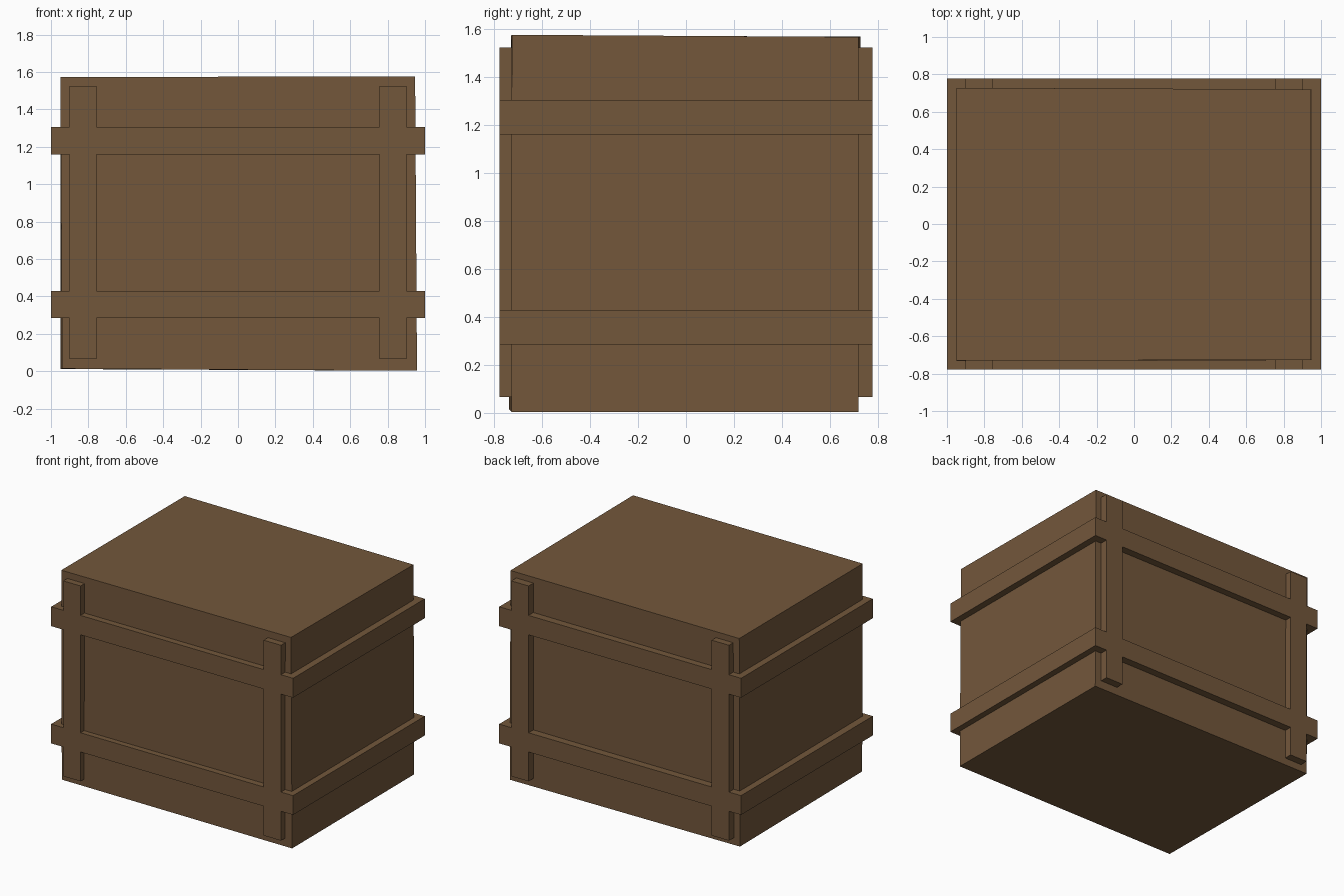
import bpy, bmesh

if "Cube" in bpy.data.objects:
    bpy.data.objects.remove(bpy.data.objects["Cube"])

wood = bpy.data.materials.new("brown wood")
wood.diffuse_color = (0.171, 0.095, 0.044, 1)
wood.use_nodes = True
wood.node_tree.nodes["Principled BSDF"].inputs["Base Color"].default_value = wood.diffuse_color


def mesh_object(name, bm):
    bmesh.ops.recalc_face_normals(bm, faces=bm.faces)
    me = bpy.data.meshes.new(name)
    bm.to_mesh(me)
    bm.free()
    me.materials.append(wood)
    ob = bpy.data.objects.new(name, me)
    bpy.context.collection.objects.link(ob)
    return ob


def block(bm, x0, x1, y0, y1, z0, z1):
    for v in bmesh.ops.create_cube(bm, size=1)["verts"]:
        v.co = (x1 if v.co.x > 0 else x0, y1 if v.co.y > 0 else y0,
                z1 if v.co.z > 0 else z0)


# Crate body: slightly hand-skewed box (corners: front-left, front-right, back-right, back-left)
bottom = [(-0.94, -0.738, 0.014), (0.957, -0.728, 0.003), (0.953, 0.72, 0.003), (-0.95, 0.72, 0.012)]
top = [(-0.95, -0.73, 1.573), (0.947, -0.727, 1.577), (0.947, 0.72, 1.568), (-0.95, 0.728, 1.57)]
bm = bmesh.new()
lo = [bm.verts.new(c) for c in bottom]
hi = [bm.verts.new(c) for c in top]
bm.faces.new(lo)
bm.faces.new(hi)
for i in range(4):
    j = (i + 1) % 4
    bm.faces.new((lo[i], lo[j], hi[j], hi[i]))
mesh_object("crate_body", bm)

# Two straps wrapping all four sides
bm = bmesh.new()
for z0, z1 in ((0.284, 0.428), (1.16, 1.305)):
    rings = [[bm.verts.new((sx * x, sy * y, z))
              for sx, sy in ((-1, -1), (1, -1), (1, 1), (-1, 1))]
             for x, y, z in ((1, 0.778, z0), (1, 0.778, z1), (0.92, 0.69, z1), (0.92, 0.69, z0))]
    for k in range(4):
        a, b = rings[k], rings[(k + 1) % 4]
        for i in range(4):
            j = (i + 1) % 4
            bm.faces.new((a[i], a[j], b[j], b[i]))
frame = mesh_object("strap_frame", bm)

# Four upright battens on front and back, merged flush with the straps
bm = bmesh.new()
for sx in (-1, 1):
    for sy in (-1, 1):
        xs = sorted((sx * 0.757, sx * 0.9))
        ys = sorted((sy * 0.70, sy * 0.778))
        block(bm, *xs, *ys, 0.065, 1.525)
battens = mesh_object("upright_battens", bm)
battens.hide_render = True
battens.hide_set(True)

union = frame.modifiers.new("merge battens", "BOOLEAN")
union.operation = "UNION"
union.solver = "EXACT"
union.object = battens
bpy.context.view_layer.objects.active = frame
bpy.ops.object.modifier_apply(modifier=union.name)
bpy.data.objects.remove(battens)
